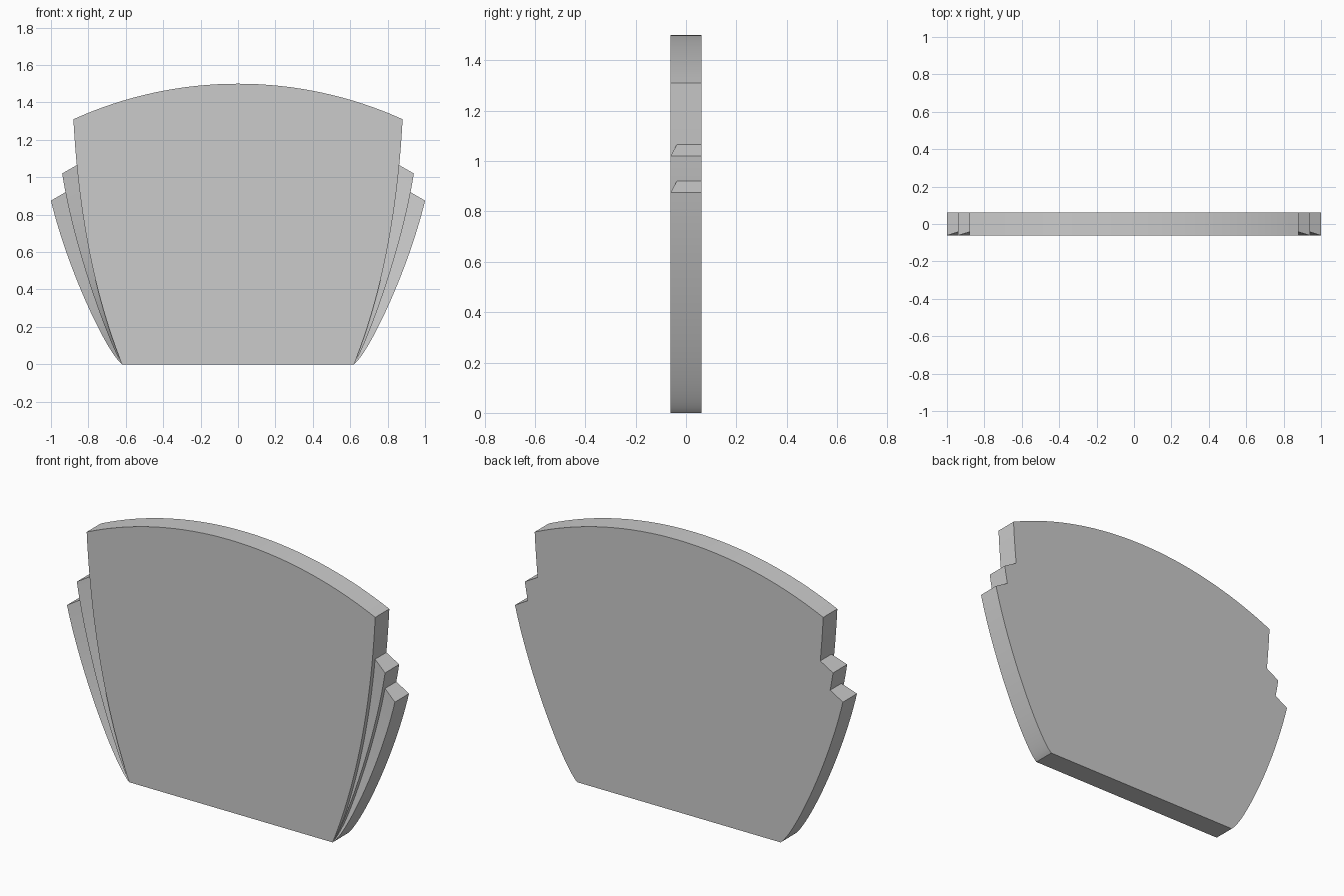
import bpy, bmesh, math

if "Cube" in bpy.data.objects:
    bpy.data.objects.remove(bpy.data.objects["Cube"])

Y = 0.0615        # half thickness
RECESS = 0.025    # how far the inner edge of a fin sits behind the front
N = 28            # samples along each curve


def bezier(pts, t):
    while len(pts) > 1:
        pts = [(a[0] + (b[0] - a[0]) * t, a[1] + (b[1] - a[1]) * t)
               for a, b in zip(pts, pts[1:])]
    return pts[0]


def curve(*pts):
    return [bezier(list(pts), i / N) for i in range(N + 1)]


def x_at(line, z):
    for (x0, z0), (x1, z1) in zip(line, line[1:]):
        if z <= z1:
            return x0 + (x1 - x0) * (z - z0) / (z1 - z0)
    return line[-1][0]


def finish(name, bm):
    bmesh.ops.remove_doubles(bm, verts=bm.verts, dist=1e-5)
    bmesh.ops.recalc_face_normals(bm, faces=bm.faces)
    me = bpy.data.meshes.new(name)
    bm.to_mesh(me)
    bm.free()
    ob = bpy.data.objects.new(name, me)
    bpy.context.collection.objects.link(ob)
    bpy.ops.object.select_all(action='DESELECT')
    ob.select_set(True)
    bpy.context.view_layer.objects.active = ob
    bpy.ops.object.shade_smooth_by_angle(angle=math.radians(20))
    return ob


# Side edge curves, from the base upward
panel_edge = curve((0.62, 0), (0.84, 0.55), (0.88, 1.31))
inner_edge = curve((0.62, 0), (0.68, 0.09), (0.875, 0.60), (0.94, 1.02))
outer_edge = curve((0.62, 0), (0.70, 0.06), (0.91, 0.50), (1.0, 0.875))

# Main panel with arched top
R = (0.88 ** 2 + 0.19 ** 2) / (2 * 0.19)
A = math.asin(0.88 / R)
arch = []
for i in range(1, 32):
    a = A * (1 - i / 16)
    arch.append((R * math.sin(a), 1.5 - R + R * math.cos(a)))
outline = panel_edge + arch + [(-x, z) for x, z in reversed(panel_edge)]
bm = bmesh.new()
face = bm.faces.new([bm.verts.new((x, -Y, z)) for x, z in outline])
ext = bmesh.ops.extrude_face_region(bm, geom=[face])
for v in ext['geom']:
    if isinstance(v, bmesh.types.BMVert):
        v.co.y = Y
finish("main_panel", bm)


# Stepped side fins: front face slopes back toward the panel
def fin(name, outer, inner, top_inner, side):
    k = top_inner / outer[-1][1]
    bm = bmesh.new()
    rings = []
    for i, (x, z) in enumerate(outer):
        zi = z * k
        xi = x_at(inner, zi)
        back = RECESS * min(1, 4 * i / N)
        rings.append([bm.verts.new((side * px, py, pz)) for px, py, pz in
                      ((xi, -Y + back, zi), (x, -Y, z), (x, Y, z), (xi, Y, zi))])
    for a, b in zip(rings, rings[1:]):
        for j in range(4):
            m = (j + 1) % 4
            bm.faces.new((a[j], a[m], b[m], b[j]))
    bm.faces.new(rings[-1])
    finish(name, bm)


for side, label in ((-1, "left"), (1, "right")):
    fin("inner_fin_" + label, inner_edge, panel_edge, 1.065, side)
    fin("outer_fin_" + label, outer_edge, inner_edge, 0.92, side)
